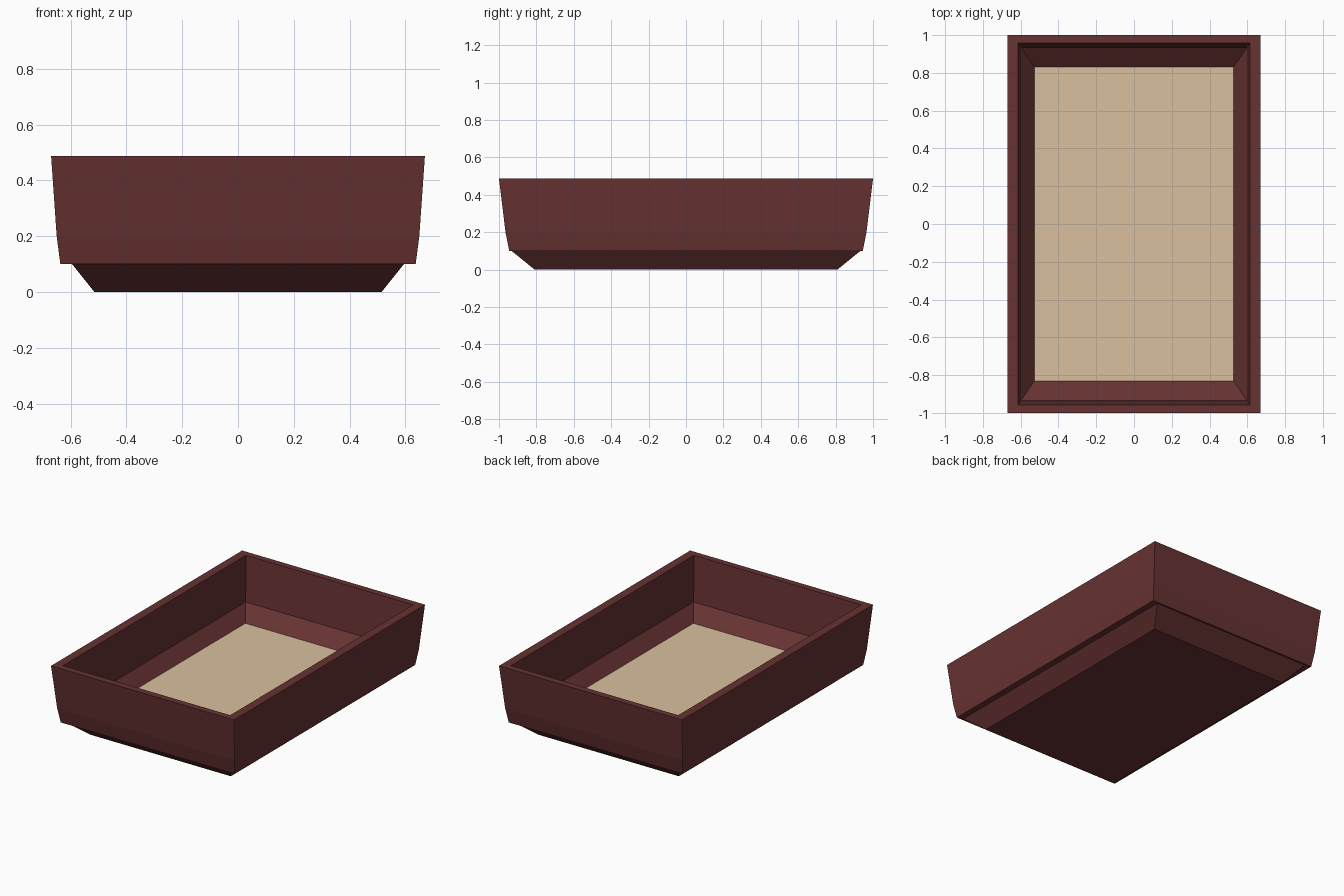
import bpy, bmesh

if "Cube" in bpy.data.objects:
    bpy.data.objects.remove(bpy.data.objects["Cube"])


def material(name, rgb):
    m = bpy.data.materials.new(name)
    m.diffuse_color = (*rgb, 1)
    m.use_nodes = True
    m.node_tree.nodes["Principled BSDF"].inputs["Base Color"].default_value = m.diffuse_color
    return m


brown = material("dark red brown", (0.136, 0.032, 0.032))
beige = material("beige", (0.70, 0.53, 0.35))

# Half width, half depth and height of each rectangular ring,
# from the underside, up the outside, over the rim and down to the floor
RINGS = [
    (0.515, 0.81, 0.0),     # underside
    (0.595, 0.933, 0.1),    # top of sloped base
    (0.637, 0.945, 0.1),    # ledge under the walls
    (0.65, 0.965, 0.2),     # bend in outer wall
    (0.67, 1.0, 0.487),     # outer rim
    (0.613, 0.957, 0.487),  # inner rim
    (0.598, 0.935, 0.19),   # foot of inner wall
    (0.527, 0.83, 0.108),   # floor edge
]

bm = bmesh.new()
loops = [[bm.verts.new((sx * x, sy * y, z))
          for sx, sy in ((-1, -1), (1, -1), (1, 1), (-1, 1))]
         for x, y, z in RINGS]

# Walls: bridge each ring to the next
for lo, hi in zip(loops, loops[1:]):
    for i in range(4):
        j = (i + 1) % 4
        bm.faces.new((lo[i], lo[j], hi[j], hi[i]))

# Underside and beige floor
bm.faces.new(loops[0][::-1])
floor = bm.faces.new(loops[-1])
floor.material_index = 1
bmesh.ops.recalc_face_normals(bm, faces=bm.faces[:])

mesh = bpy.data.meshes.new("tray")
bm.to_mesh(mesh)
bm.free()
mesh.materials.append(brown)
mesh.materials.append(beige)
tray = bpy.data.objects.new("tray", mesh)
bpy.context.collection.objects.link(tray)
